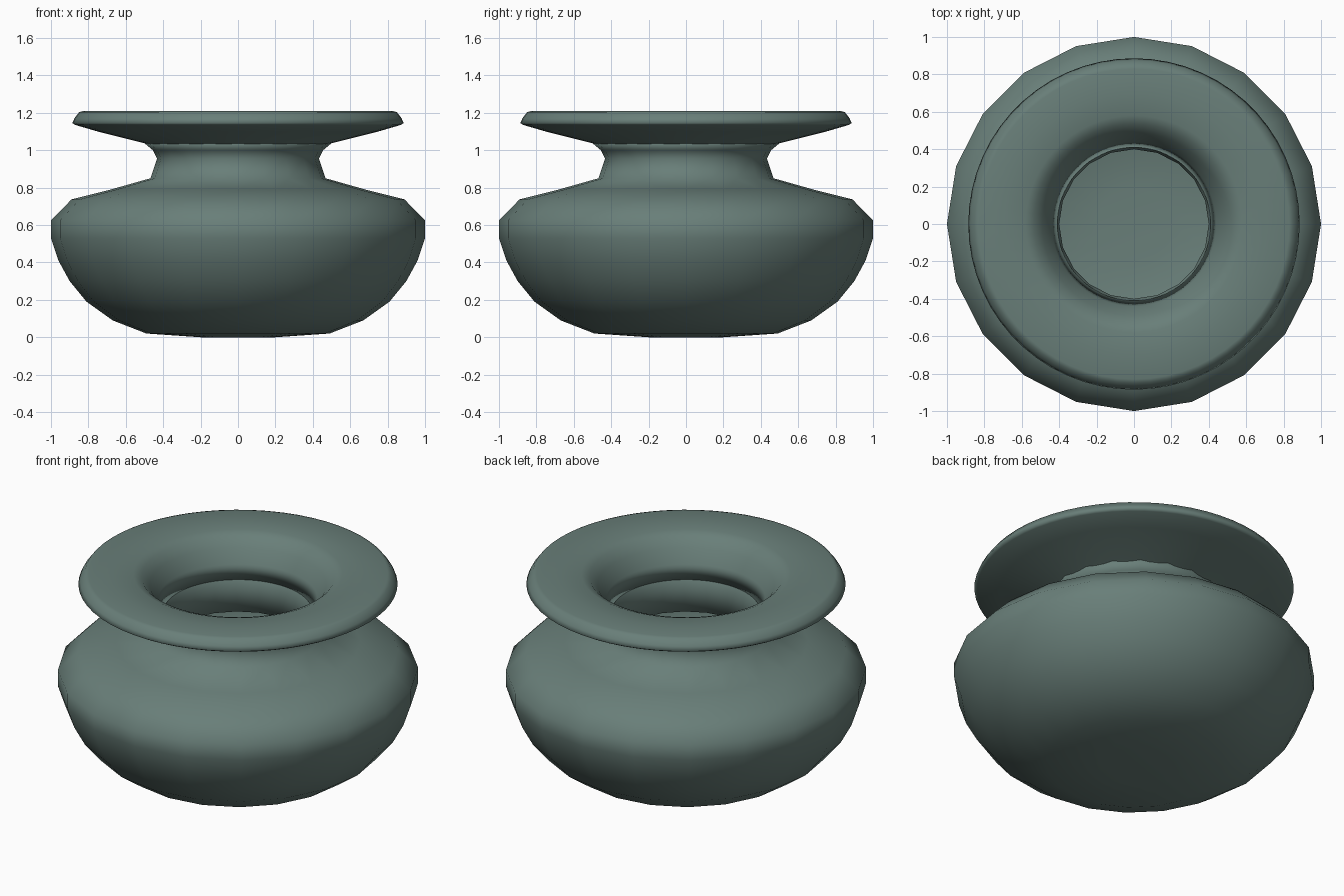
import bpy, bmesh, math

if "Cube" in bpy.data.objects:
    bpy.data.objects.remove(bpy.data.objects["Cube"])


def lathe(name, profile, sides, closed=False):
    """Revolve an (r, z) profile around z; r = 0 ends become poles."""
    bm = bmesh.new()
    rings = []
    for r, z in profile:
        if r == 0:
            rings.append([bm.verts.new((0, 0, z))] * sides)
        else:
            rings.append([bm.verts.new((r * math.cos(2 * math.pi * i / sides),
                                        r * math.sin(2 * math.pi * i / sides), z))
                          for i in range(sides)])
    pairs = list(zip(rings, rings[1:]))
    if closed:
        pairs.append((rings[-1], rings[0]))
    for a, b in pairs:
        for i in range(sides):
            j = (i + 1) % sides
            quad = list(dict.fromkeys((a[i], a[j], b[j], b[i])))
            bm.faces.new(quad)
    bmesh.ops.recalc_face_normals(bm, faces=bm.faces)
    for f in bm.faces:
        f.smooth = True
    mesh = bpy.data.meshes.new(name)
    bm.to_mesh(mesh)
    bm.free()
    obj = bpy.data.objects.new(name, mesh)
    bpy.context.collection.objects.link(obj)
    mat = bpy.data.materials.get("grey_green") or bpy.data.materials.new("grey_green")
    mat.diffuse_color = (0.14, 0.21, 0.19, 1)
    mat.use_nodes = True
    mat.node_tree.nodes["Principled BSDF"].inputs["Base Color"].default_value = mat.diffuse_color
    mesh.materials.append(mat)
    return obj


# Pot body: outer wall up to the neck, then the hollow inside back to the floor
outer = [(0, 0), (0.20, 0), (0.49, 0.02), (0.67, 0.09), (0.81, 0.19), (0.90, 0.30),
         (0.96, 0.41), (1.0, 0.53), (1.0, 0.625), (0.89, 0.737), (0.68, 0.79),
         (0.468, 0.85), (0.433, 0.955), (0.455, 1.0), (0.50, 1.037)]
inner = [(0.46, 1.05), (0.415, 0.98), (0.40, 0.93), (0.40, 0.79), (0.66, 0.73),
         (0.85, 0.68), (0.94, 0.60), (0.94, 0.53), (0.90, 0.42), (0.84, 0.32),
         (0.76, 0.23), (0.63, 0.14), (0.47, 0.075), (0.20, 0.055), (0, 0.055)]
lathe("pot_body", outer + inner, 20)

# Wide flared rim with a rounded lip around the opening
rim = [(0.455, 1.02), (0.50, 1.037), (0.75, 1.10), (0.87, 1.135), (0.886, 1.145),
       (0.875, 1.17), (0.85, 1.203), (0.83, 1.209), (0.70, 1.21), (0.58, 1.208),
       (0.535, 1.19), (0.49, 1.14), (0.44, 1.06), (0.41, 0.98)]
lathe("flared_rim", rim, 60, closed=True)
